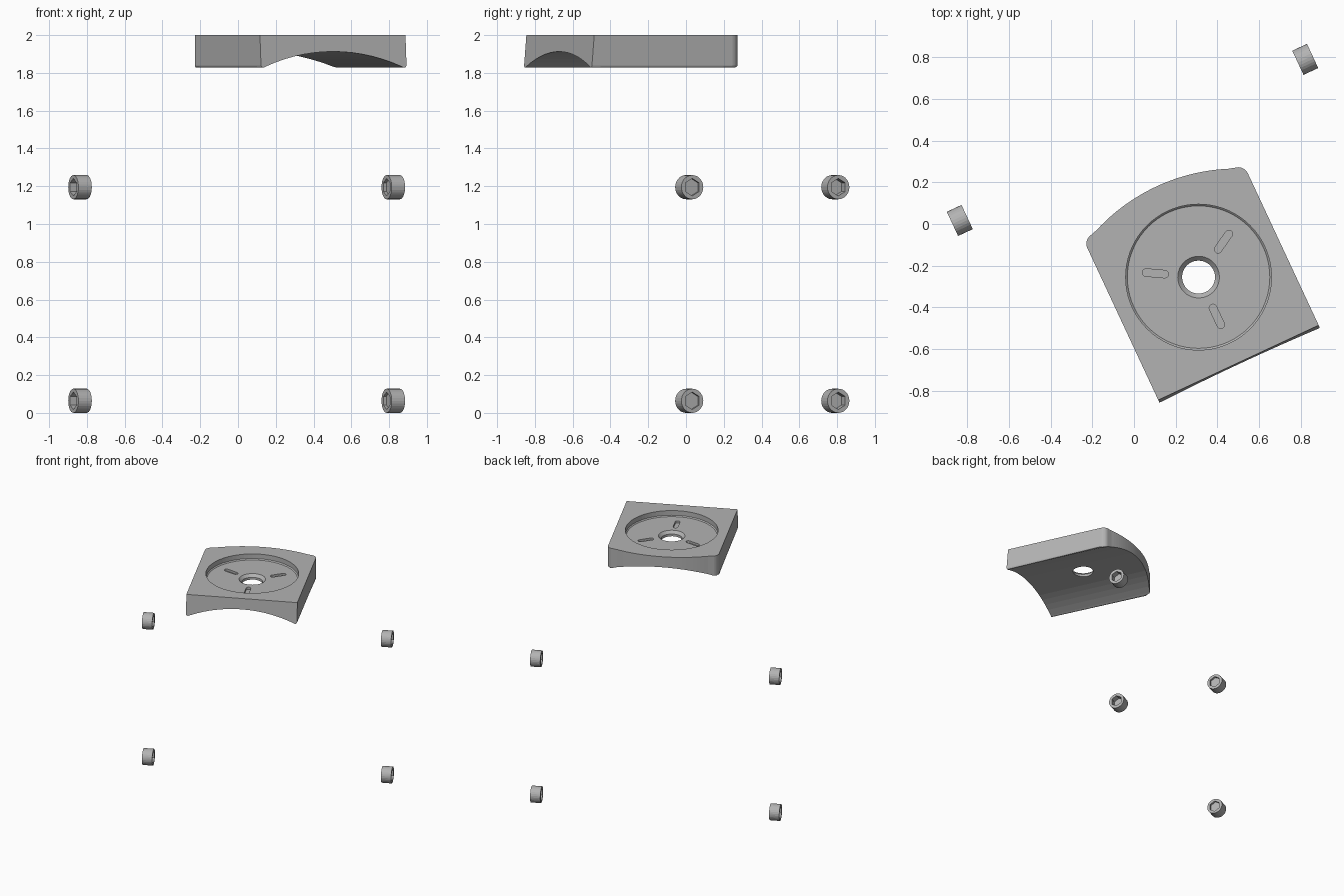
import bpy, bmesh, math
from mathutils import Matrix, Vector

cube = bpy.data.objects.get("Cube")
if cube:
    bpy.data.objects.remove(cube, do_unlink=True)

grey = bpy.data.materials.new("plain grey")
grey.use_nodes = True
GREY = (0.45, 0.45, 0.45, 1)
grey.diffuse_color = GREY
grey.node_tree.nodes["Principled BSDF"].inputs["Base Color"].default_value = GREY

# Everything is built square to the plate, then turned and moved together
PLACE = Matrix.Translation((0.31, -0.255, 0)) @ Matrix.Rotation(math.radians(25), 4, "Z")
TOP, BOTTOM, HALF = 2.0, 1.828, 0.425


def to_object(name, bm):
    bmesh.ops.recalc_face_normals(bm, faces=bm.faces)
    mesh = bpy.data.meshes.new(name)
    bm.to_mesh(mesh)
    bm.free()
    mesh.materials.append(grey)
    obj = bpy.data.objects.new(name, mesh)
    bpy.context.collection.objects.link(obj)
    return obj


def loft(rings):
    """Closed solid through a list of equally long point rings."""
    bm = bmesh.new()
    rows = [[bm.verts.new(p) for p in ring] for ring in rings]
    n = len(rows[0])
    for a, b in zip(rows, rows[1:]):
        for i in range(n):
            j = (i + 1) % n
            bm.faces.new((a[i], a[j], b[j], b[i]))
    bm.faces.new(rows[0][::-1])
    bm.faces.new(rows[-1])
    return bm


def circle(r, z, n):
    return [(r * math.cos(math.tau * i / n), r * math.sin(math.tau * i / n), z) for i in range(n)]


def turned(name, profile, n):
    return to_object(name, loft([circle(r, z, n) for r, z in profile]))


def cut(obj, cutter):
    cutter.hide_render = True
    mod = obj.modifiers.new("cut", "BOOLEAN")
    mod.operation, mod.solver, mod.object = "DIFFERENCE", "EXACT", cutter
    bpy.context.view_layer.update()
    bpy.context.view_layer.objects.active = obj
    bpy.ops.object.modifier_apply(modifier=mod.name)
    bpy.data.objects.remove(cutter, do_unlink=True)


def arc(cx, cy, r, a0, a1, n):
    return [(cx + r * math.cos(math.radians(a0 + (a1 - a0) * i / n)),
             cy + r * math.sin(math.radians(a0 + (a1 - a0) * i / n))) for i in range(n + 1)]


# Plate outline: straight front and sides, bowed back with rounded corners
corner = 0.05
outline = [(-HALF, -0.467), (HALF, -0.467)]
outline += arc(HALF - corner, 0.352, corner, 0, 66, 6)
outline += arc(0, -0.44, 0.92, 66, 114, 28)[1:-1]
outline += arc(corner - HALF, 0.352, corner, 114, 180, 6)

# The front face leans back slightly toward the top
top_ring = [(x, max(y, -0.453), TOP) for x, y in outline]
bm = loft([[(x, y, BOTTOM) for x, y in outline], top_ring])
low = [e for e in bm.edges if all(v.co.z < BOTTOM + 0.001 for v in e.verts)
       and not all(v.co.y < -0.45 for v in e.verts)]
bmesh.ops.bevel(bm, geom=low, offset=0.014, segments=3, profile=0.5, affect="EDGES")
plate = to_object("plate", bm)

# Arched hollow along the underside
chord, rise = 0.41, 0.085
radius = (chord ** 2 + rise ** 2) / (2 * rise)
half_angle = math.degrees(math.asin(0.45 / radius))
arch = arc(0, BOTTOM + rise - radius, radius, 90 - half_angle, 90 + half_angle, 16)
arch += [(-0.45, 1.7), (0.45, 1.7)]
cut(plate, to_object("arch_cutter", loft([[(x, y, z) for x, z in arch] for y in (-0.7, 0.7)])))

# Round recess with a chamfered centre hole
floor = 1.953
cut(plate, turned("recess_cutter", [(0.079, 1.7), (0.079, floor - 0.022), (0.1, floor),
                                    (0.342, floor), (0.35, floor + 0.008), (0.35, 2.1)], 72))

# Three radial slots in the recess floor
for angle in (30, 150, 270):
    slot = arc(0.253, 0, 0.018, -90, 90, 8) + arc(0.163, 0, 0.018, 90, 270, 8)
    cutter = to_object("slot_cutter", loft([[(x, y, z) for x, y in slot]
                                            for z in (floor - 0.018, floor + 0.02)]))
    cutter.data.transform(Matrix.Rotation(math.radians(angle), 4, "Z"))
    cut(plate, cutter)
plate.matrix_world = PLACE

# Four sleeves with hexagonal sockets, mirrored left and right
length = 0.078
for side, word in ((-1, "right"), (1, "left")):
    for height, level in ((0.064, "lower"), (1.195, "upper")):
        sleeve = turned(f"{level}_{word}_sleeve", [(0.064, -length / 2), (0.064, length / 2)], 28)
        cut(sleeve, turned("socket_cutter", [(0.046, -0.008), (0.046, 0.1)], 6))
        cut(sleeve, turned("back_cutter", [(0.046, -0.1), (0.046, -0.022)], 6))
        turn = Matrix.Rotation(math.radians(90 * side), 4, "Y")
        sleeve.matrix_world = (PLACE @ Matrix.Translation((0.915 * side - 0.009, 0.731, height)) @ turn)
